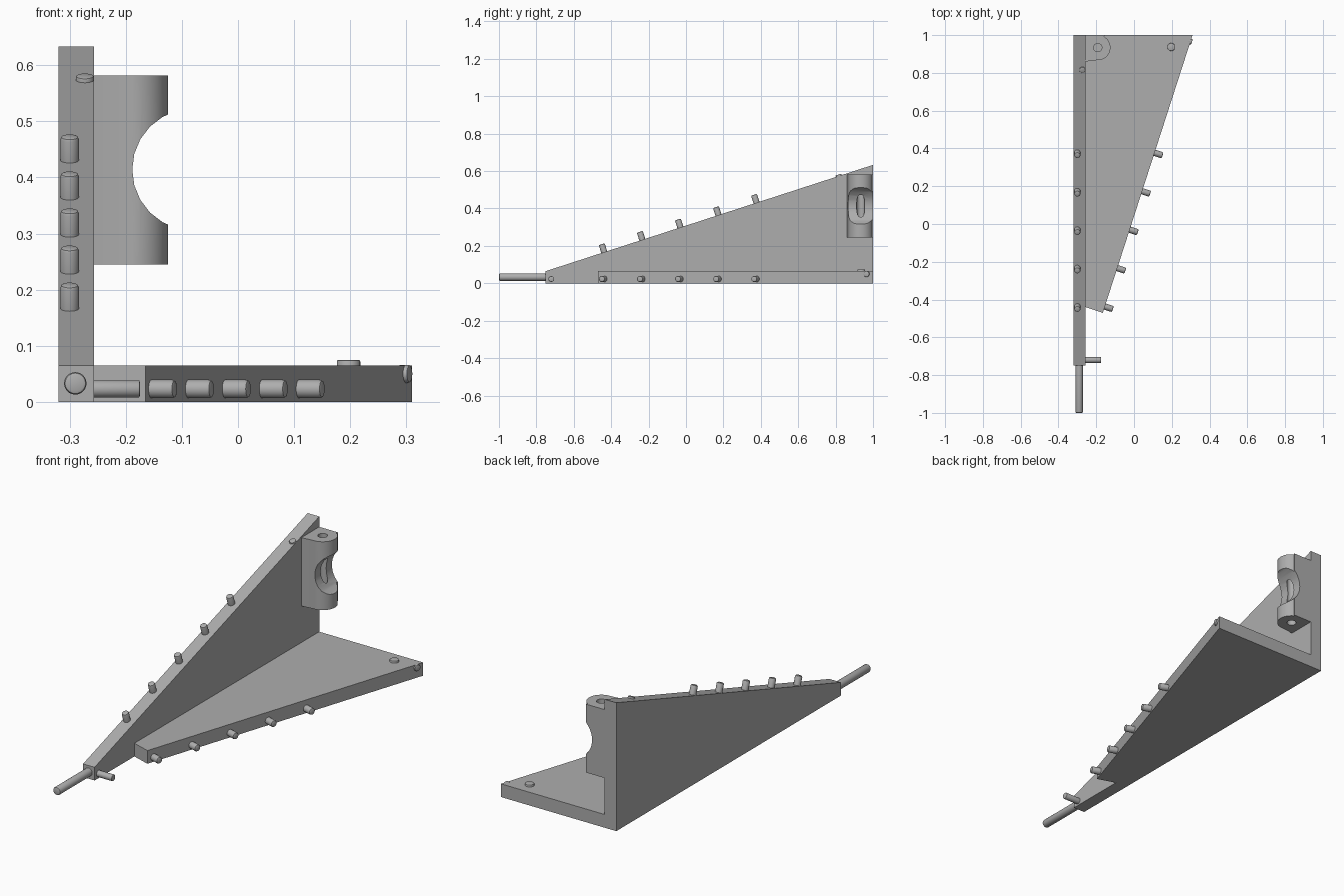
import bpy, bmesh, math
from mathutils import Vector

if "Cube" in bpy.data.objects:
    bpy.data.objects.remove(bpy.data.objects["Cube"], do_unlink=True)

grey = bpy.data.materials.new("plain grey")
grey.use_nodes = True
COLOUR = (0.42, 0.42, 0.42, 1)
grey.diffuse_color = COLOUR
grey.node_tree.nodes["Principled BSDF"].inputs["Base Color"].default_value = COLOUR


def finish(name, bm):
    bmesh.ops.recalc_face_normals(bm, faces=bm.faces)
    mesh = bpy.data.meshes.new(name)
    bm.to_mesh(mesh)
    bm.free()
    obj = bpy.data.objects.new(name, mesh)
    mesh.materials.append(grey)
    bpy.context.collection.objects.link(obj)
    return obj


def prism(name, points, offset):
    """Extrude a closed outline along an offset."""
    bm = bmesh.new()
    face = bm.faces.new([bm.verts.new(p) for p in points])
    new = bmesh.ops.extrude_face_region(bm, geom=[face])["geom"]
    bmesh.ops.translate(bm, vec=offset, verts=[v for v in new if isinstance(v, bmesh.types.BMVert)])
    return finish(name, bm)


def smooth(obj):
    bpy.ops.object.select_all(action="DESELECT")
    obj.select_set(True)
    bpy.context.view_layer.objects.active = obj
    bpy.ops.object.shade_smooth_by_angle(angle=math.radians(30))


def rod(name, start, direction, length, radius, chamfer=0.006, sink=0.01):
    """Round rod with a chamfered tip, sunk slightly into its base."""
    axis = Vector(direction).normalized()
    bm = bmesh.new()
    bmesh.ops.create_cone(bm, cap_ends=True, segments=24, radius1=radius, radius2=radius,
                          depth=length + sink)
    if chamfer:
        rim = [e for e in bm.edges if all(v.co.z > 0 for v in e.verts)]
        bmesh.ops.bevel(bm, geom=rim, offset=chamfer, segments=2, affect="EDGES", profile=0.5)
    obj = finish(name, bm)
    obj.rotation_euler = axis.to_track_quat("Z", "Y").to_euler()
    obj.location = Vector(start) + axis * (length - sink) / 2
    smooth(obj)
    return obj


def cut(obj, cutter):
    mod = obj.modifiers.new("cut", "BOOLEAN")
    mod.operation, mod.solver, mod.object = "DIFFERENCE", "EXACT", cutter
    bpy.context.view_layer.objects.active = obj
    bpy.ops.object.modifier_apply(modifier=mod.name)
    bpy.data.objects.remove(cutter, do_unlink=True)


# Two tapered plates meeting in an L
THICK, LEFT, INNER = 0.065, -0.32, -0.257
side = [(-0.75, 0), (1, 0), (1, 0.633), (-0.75, THICK)]
prism("upright_plate", [(LEFT, y, z) for y, z in side], (INNER - LEFT, 0, 0))
base = [(INNER, -0.44), (-0.165, -0.47), (0.31, 1), (INNER, 1)]
prism("base_plate", [(x, y, 0) for x, y in base], (0, 0, THICK))


def slope_z(y):
    return THICK + (y + 0.75) * (0.633 - THICK) / 1.75


def edge_x(y):
    return -0.165 + (y + 0.47) * 0.475 / 1.47


UP, OUT = (0, -0.309, 0.951), (0.951, -0.309, 0)

# Rows of pegs along both slanted edges
for i in range(5):
    y = -0.437 + 0.2035 * i
    rod(f"upright_peg_{i + 1}", (-0.3, y, slope_z(y)), UP, 0.045, 0.0165)
    rod(f"base_peg_{i + 1}", (edge_x(y), y, 0.023), OUT, 0.045, 0.0165)

# Pins at the pointed end
rod("front_pin", (-0.29, -0.75, 0.033), (0, -1, 0), 0.25, 0.02)
rod("side_pin", (INNER, -0.72, 0.023), (1, 0, 0), 0.082, 0.0155, 0.003)

# Low buttons near the wide end
rod("upright_button", (-0.273, 0.817, slope_z(0.817)), UP, 0.008, 0.016, 0.003)
rod("edge_button", (edge_x(0.966), 0.966, 0.05), OUT, 0.008, 0.016, 0.003)
rod("base_button", (0.197, 0.937, THICK), (0, 0, 1), 0.01, 0.021, 0.003)

# Rounded lug with a bore and a scooped waist
CX, CY, R, LOW, HIGH = -0.192, 0.934, 0.067, 0.245, 0.582
outline = [(INNER, 1), (INNER, 0.86)]
for i in range(25):
    a = math.radians(-95 + 155 * i / 24)
    outline.append((CX + R * math.cos(a), CY + R * math.sin(a)))
outline.append((-0.155, 1))
lug = prism("lug", [(x, y, LOW) for x, y in outline], (0, 0, HIGH - LOW))
cut(lug, rod("bore_cutter", (CX, CY, LOW - 0.1), (0, 0, 1), 0.6, 0.022, 0))
cut(lug, rod("scoop_cutter", (-0.08, 0.7, 0.414), (0, 1, 0), 0.5, 0.1085, 0))
smooth(lug)
